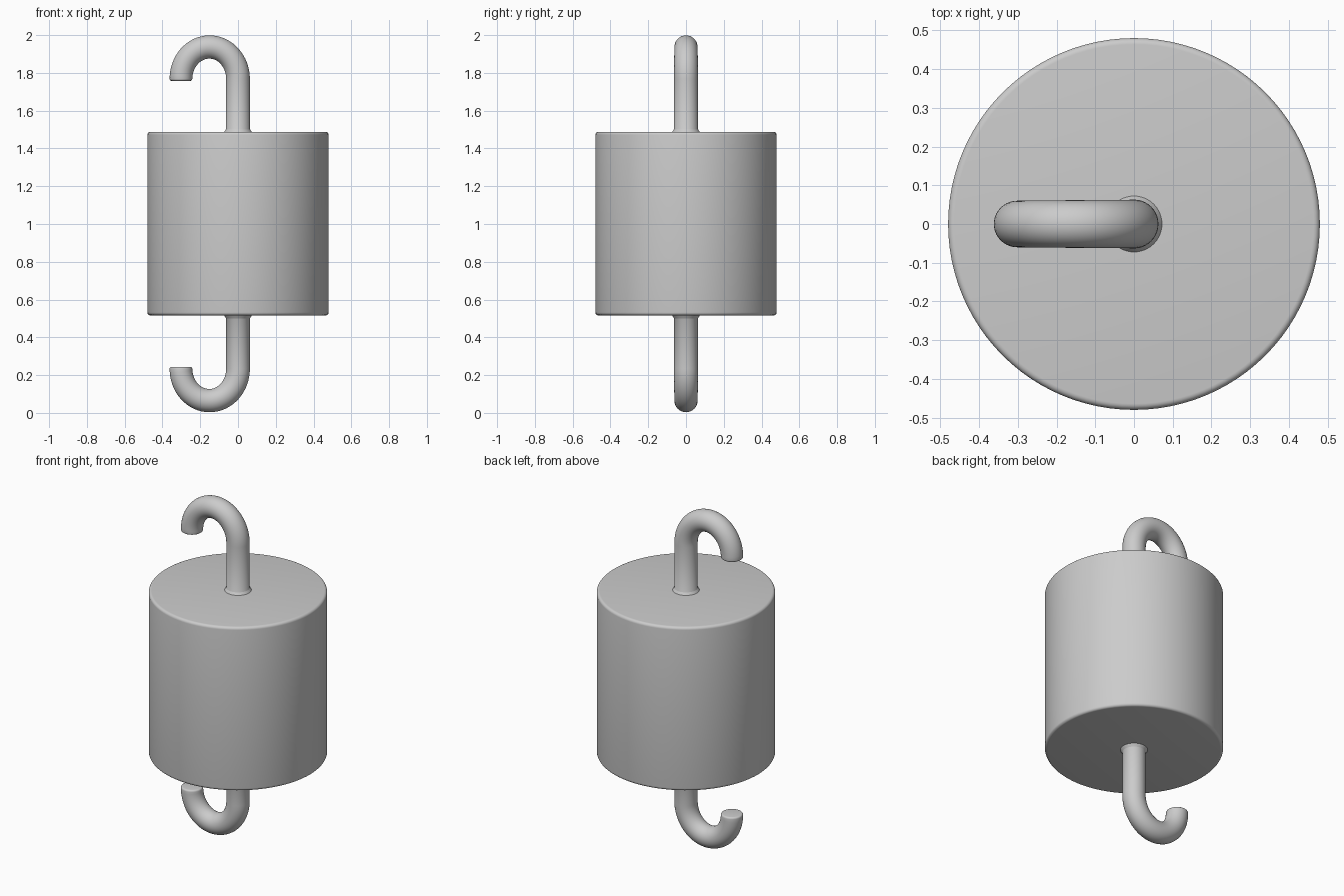
import bpy, bmesh, math
from mathutils import Vector

if "Cube" in bpy.data.objects:
    bpy.data.objects.remove(bpy.data.objects["Cube"])


def finish(bm, name):
    bmesh.ops.recalc_face_normals(bm, faces=bm.faces)
    mesh = bpy.data.meshes.new(name)
    bm.to_mesh(mesh)
    bm.free()
    ob = bpy.data.objects.new(name, mesh)
    bpy.context.collection.objects.link(ob)
    bpy.ops.object.select_all(action='DESELECT')
    ob.select_set(True)
    bpy.context.view_layer.objects.active = ob
    bpy.ops.object.shade_smooth_by_angle(angle=math.radians(40))
    return ob


def sweep(name, rings, sides):
    """Skin circles given as (x, z, radius, tangent angle) in the XZ plane."""
    bm = bmesh.new()
    loops = []
    for x, z, r, ang in rings:
        across = Vector((math.sin(ang), 0, -math.cos(ang)))
        loops.append([bm.verts.new(Vector((x, 0, z))
                      + across * r * math.cos(math.tau * i / sides)
                      + Vector((0, 1, 0)) * r * math.sin(math.tau * i / sides))
                      for i in range(sides)])
    for a, b in zip(loops, loops[1:]):
        for i in range(sides):
            j = (i + 1) % sides
            bm.faces.new((a[i], a[j], b[j], b[i]))
    bm.faces.new(loops[0])
    bm.faces.new(loops[-1])
    return finish(bm, name)


UP = math.pi / 2
LOW, HIGH, RADIUS, ROUND = 0.516, 1.488, 0.48, 0.016

# Cylindrical weight with softly rounded rims
profile = []
for k in range(6):
    t = UP * k / 5
    profile.append((RADIUS - ROUND + ROUND * math.sin(t), LOW + ROUND - ROUND * math.cos(t)))
profile += [(r, LOW + HIGH - z) for r, z in reversed(profile)]
sweep("weight_body", [(0, z, r, UP) for r, z in profile], 96)


# Hooks: flared foot, straight shank, bent end with a rounded tip
def hook(name, flip):
    tube, a, b, zc = 0.063, 0.151, 0.169, 1.768
    foot = HIGH - 0.004
    rings = [(0, foot - 0.05, 0.075, UP)]
    for k in range(6):
        t = UP * k / 5
        rings.append((0, foot + 0.018 * math.sin(t), tube + 0.012 * (1 - math.sin(t)), UP))
    n = 32
    for k in range(n + 1):
        t = math.pi * k / n
        ang = math.atan2(b * math.cos(t), -a * math.sin(t))
        rings.append((-a + a * math.cos(t), zc + b * math.sin(t), tube - 0.003 * k / n, ang))
    tip = rings[-1][2]
    for k in range(1, 5):
        t = UP * k / 4
        rings.append((-2 * a, zc - 0.010 * math.sin(t), tip - 0.010 * (1 - math.cos(t)), -UP))
    # keep the tip's ring direction consistent with the end of the bend
    last = rings[-5]
    rings[-5] = (last[0], last[1], last[2], -UP)
    if flip:
        rings = [(x, 2.0 - z + 0.004, r, -ang) for x, z, r, ang in rings]
        rings = [(x, z - 0.002, r, ang) for x, z, r, ang in rings]
    return sweep(name, rings, 40)


hook("top_hook", False)
hook("bottom_hook", True)
